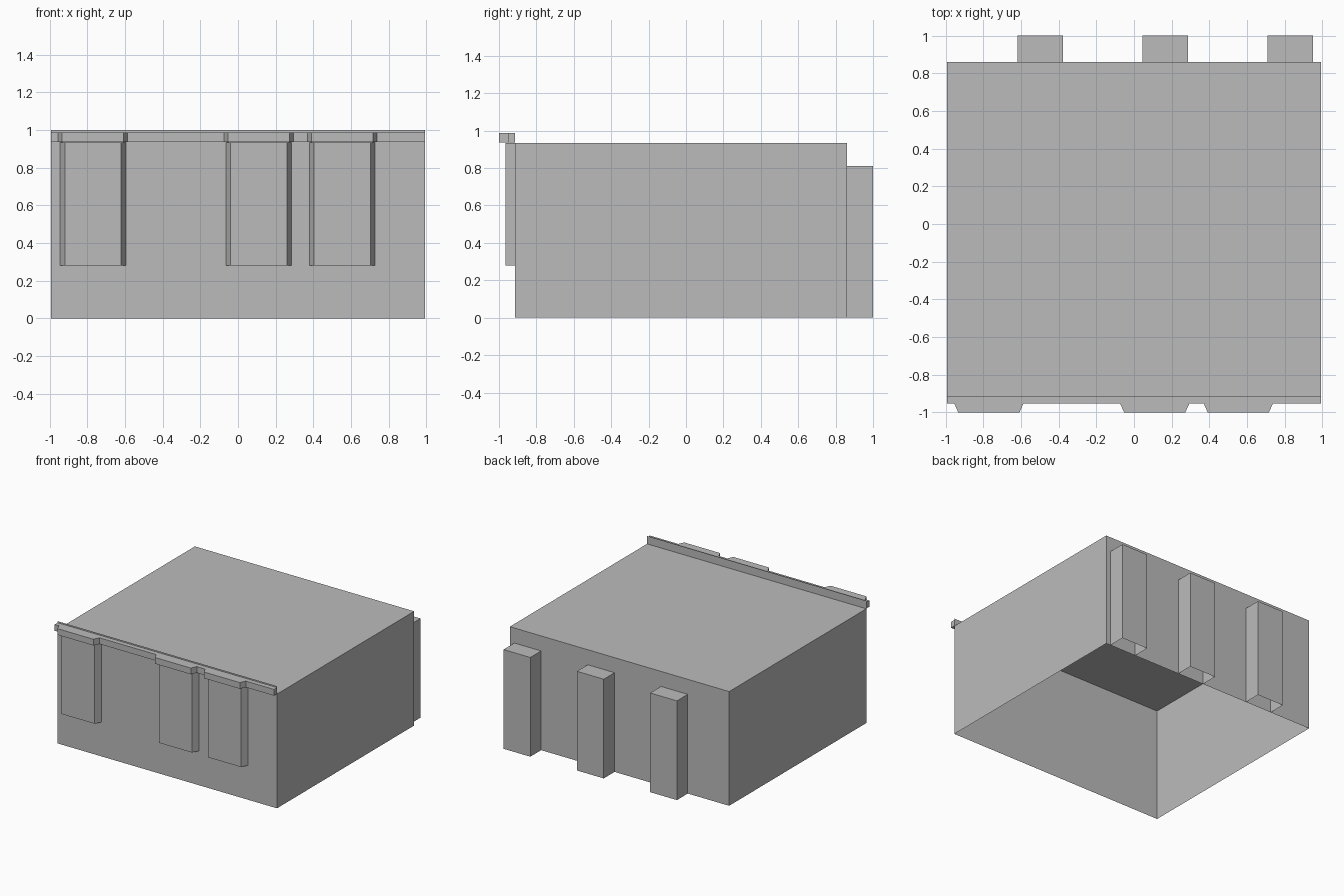
import bpy
import bmesh

cube = bpy.data.objects.get("Cube")
if cube:
    bpy.data.objects.remove(cube, do_unlink=True)

grey = bpy.data.materials.new("plain grey")
grey.use_nodes = True
colour = (0.5, 0.5, 0.5, 1)
grey.diffuse_color = colour
grey.node_tree.nodes["Principled BSDF"].inputs["Base Color"].default_value = colour

HALF = 0.993                      # half width of the building
FRONT, BACK = -0.914, 0.86        # main wall planes
ROOF, TOP = 0.935, 1.0
PANEL_CENTRES = (-0.771, 0.11, 0.554)
PILLAR_CENTRES = (-0.497, 0.166, 0.831)


def prism(name, outline, z0, z1, floor=True, open_side=None):
    """Extrude a counterclockwise xy outline; open_side drops the wall on that y plane."""
    bm = bmesh.new()
    low = [bm.verts.new((x, y, z0)) for x, y in outline]
    high = [bm.verts.new((x, y, z1)) for x, y in outline]
    n = len(outline)
    for i in range(n):
        j = (i + 1) % n
        if open_side is not None and outline[i][1] == outline[j][1] == open_side:
            continue
        bm.faces.new((low[i], low[j], high[j], high[i]))
    bm.faces.new(high)
    if floor:
        bm.faces.new(low[::-1])
    mesh = bpy.data.meshes.new(name)
    bm.to_mesh(mesh)
    bm.free()
    mesh.materials.append(grey)
    obj = bpy.data.objects.new(name, mesh)
    bpy.context.collection.objects.link(obj)
    return obj


def rectangle(x0, x1, y0, y1):
    return [(x0, y0), (x1, y0), (x1, y1), (x0, y1)]


def bay(centre, base, face, y_base, y_face):
    """Points of a tapered projection, from left to right."""
    return [(centre - base, y_base), (centre - face, y_face),
            (centre + face, y_face), (centre + base, y_base)]


# Main shell, open underneath
prism("main_shell", rectangle(-HALF, HALF, FRONT, BACK), 0, ROOF, floor=False)

# Thin parapet sheet standing above the front wall
bm = bmesh.new()
bm.faces.new([bm.verts.new((x, FRONT, z)) for x, z in
              ((-HALF, ROOF), (HALF, ROOF), (HALF, TOP), (-HALF, TOP))])
sheet = bpy.data.meshes.new("parapet")
bm.to_mesh(sheet)
bm.free()
sheet.materials.append(grey)
bpy.context.collection.objects.link(bpy.data.objects.new("parapet", sheet))

# Tapered front panels
for i, c in enumerate(PANEL_CENTRES, 1):
    prism(f"front_panel_{i}", bay(c, 0.175, 0.149, FRONT, -0.966),
          0.28, ROOF, open_side=FRONT)

# Cornice that steps out around each panel
LEDGE = -0.953
outline = [(-HALF, LEDGE)]
for c in PANEL_CENTRES:
    outline += bay(c, 0.184, 0.163, LEDGE, -1.0)
outline += [(HALF, LEDGE), (HALF, FRONT), (-HALF, FRONT)]
prism("cornice", outline, ROOF + 0.002, 0.988, open_side=FRONT)

# Back pillars, open underneath
for i, c in enumerate(PILLAR_CENTRES, 1):
    prism(f"back_pillar_{i}", rectangle(c - 0.121, c + 0.121, BACK, 1.0),
          0, 0.812, floor=False, open_side=BACK)
